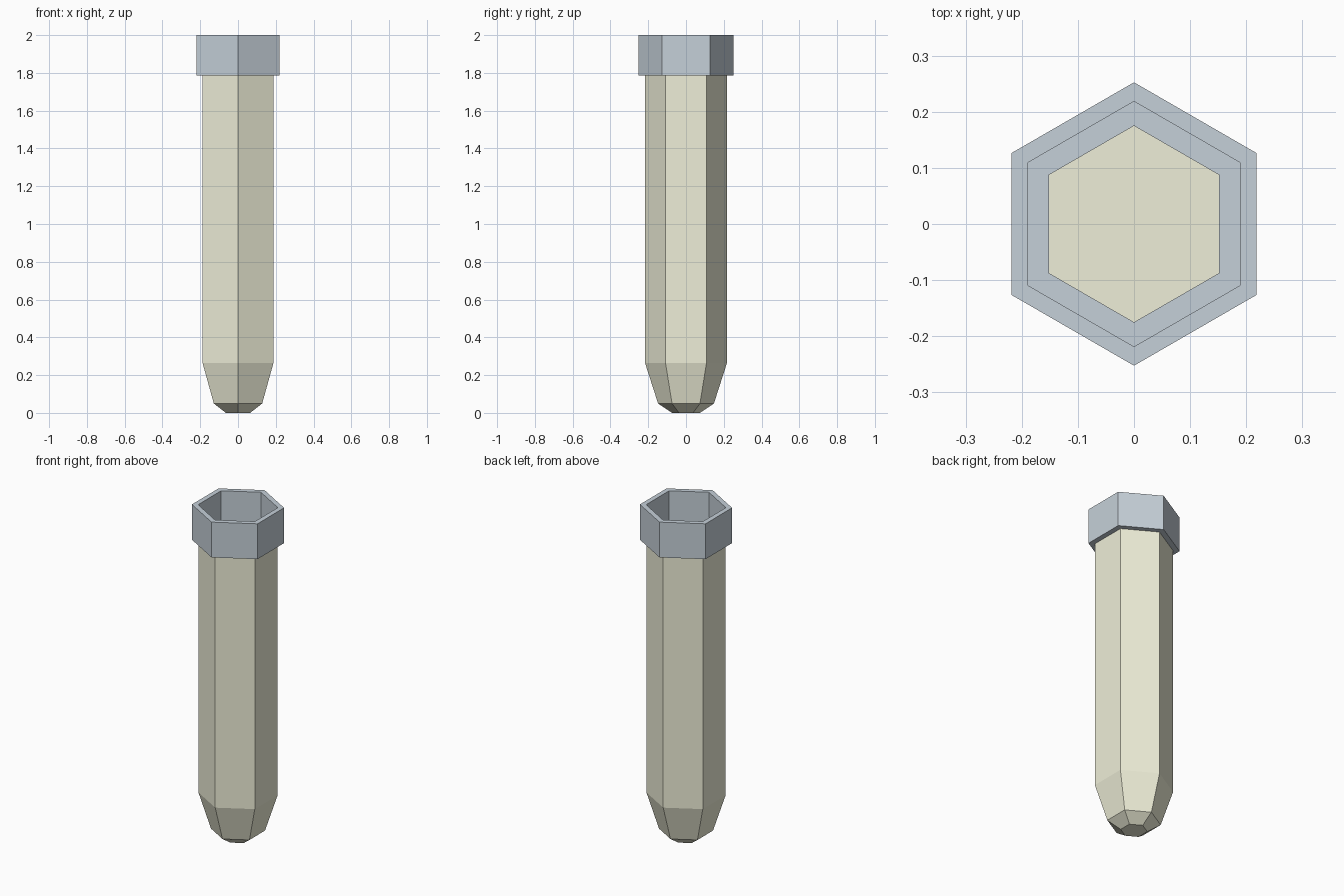
import bpy, bmesh
from math import cos, sin, pi

if "Cube" in bpy.data.objects:
    bpy.data.objects.remove(bpy.data.objects["Cube"])

SIDES = 6


def material(name, color):
    m = bpy.data.materials.new(name)
    m.diffuse_color = color
    m.use_nodes = True
    m.node_tree.nodes["Principled BSDF"].inputs["Base Color"].default_value = m.diffuse_color
    return m


def hex_lathe(name, profile, mat, cap_start=False, cap_end=False, closed=False):
    """Skin hexagonal rings given as (radius, z); corners point along y."""
    bm = bmesh.new()
    rings = []
    for r, z in profile:
        rings.append([bm.verts.new((r * cos(pi / 2 + 2 * pi * i / SIDES),
                                    r * sin(pi / 2 + 2 * pi * i / SIDES), z))
                      for i in range(SIDES)])
    pairs = list(zip(rings, rings[1:]))
    if closed:
        pairs.append((rings[-1], rings[0]))
    for a, b in pairs:
        for i in range(SIDES):
            j = (i + 1) % SIDES
            bm.faces.new((a[i], a[j], b[j], b[i]))
    if cap_start:
        bm.faces.new(rings[0][::-1])
    if cap_end:
        bm.faces.new(rings[-1])
    mesh = bpy.data.meshes.new(name)
    bm.to_mesh(mesh)
    bm.free()
    mesh.materials.append(mat)
    obj = bpy.data.objects.new(name, mesh)
    bpy.context.collection.objects.link(obj)
    return obj


glass = material("blue_grey", (0.56, 0.63, 0.69, 1))
liquid = material("pale_yellow", (0.86, 0.86, 0.69, 1))

# Tapered tube body, closed by the flat yellow surface inside the collar
hex_lathe("tube_body",
          [(0.074, 0.0), (0.148, 0.05), (0.217, 0.265), (0.217, 1.79),
           (0.175, 1.79), (0.175, 1.77)],
          liquid, cap_start=True, cap_end=True)

# Open collar with an inner ledge around the yellow surface
hex_lathe("collar",
          [(0.217, 1.787), (0.2525, 1.787), (0.2525, 2.0), (0.2185, 2.0),
           (0.2185, 1.795), (0.175, 1.795), (0.175, 1.787)],
          glass, closed=True)
